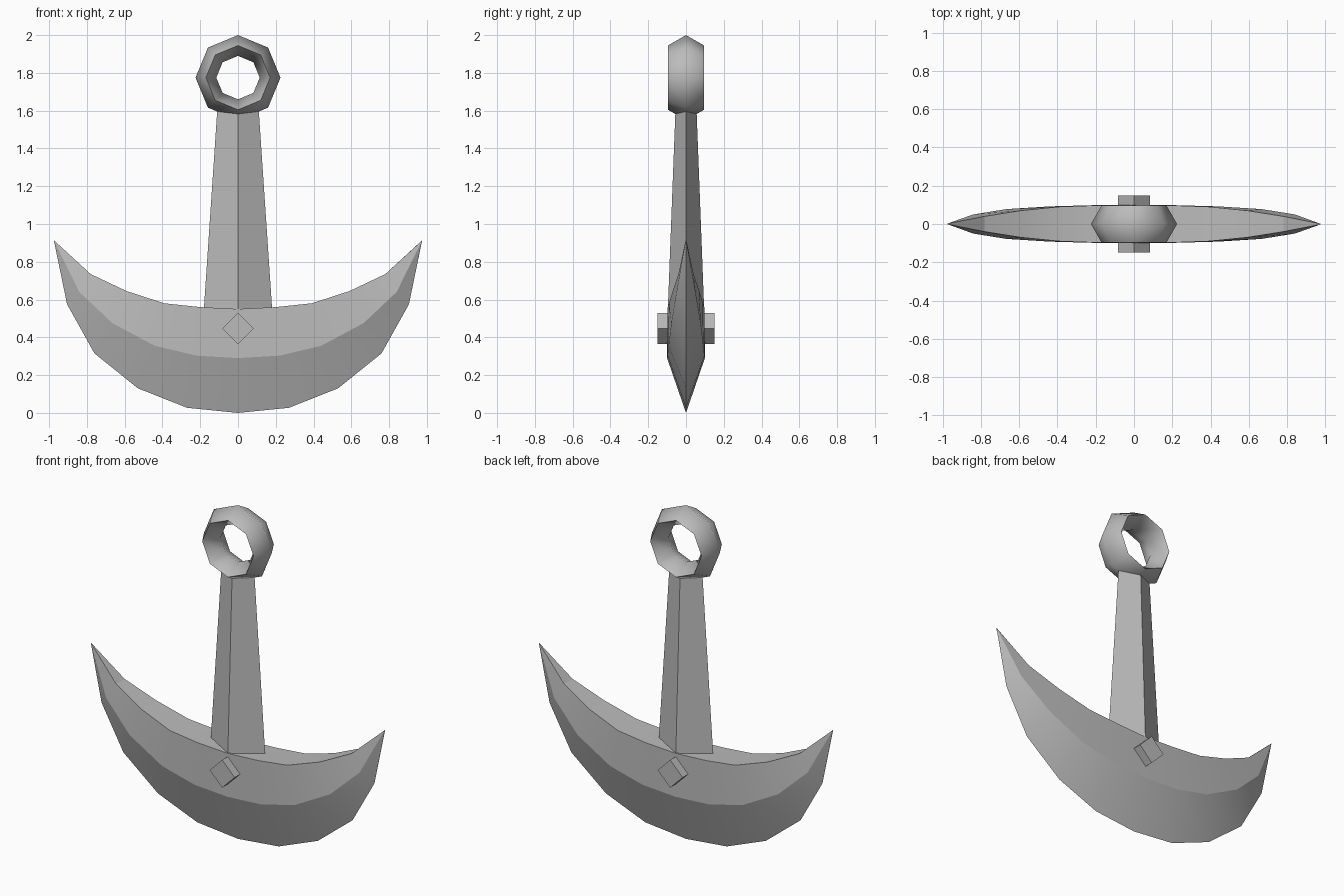
import bpy, bmesh, math
from mathutils import Vector

old = bpy.data.objects.get("Cube")
if old:
    bpy.data.objects.remove(old, do_unlink=True)

iron = bpy.data.materials.new("grey iron")
iron.use_nodes = True
GREY = (0.5, 0.5, 0.5, 1)
iron.diffuse_color = GREY
iron.node_tree.nodes["Principled BSDF"].inputs["Base Color"].default_value = GREY


def make(name, rings, closed=False, smooth=None):
    """Skin a list of equal-length vertex rings, capped unless closed."""
    bm = bmesh.new()
    loops = [[bm.verts.new(p) for p in ring] for ring in rings]
    pairs = list(zip(loops, loops[1:]))
    if closed:
        pairs.append((loops[-1], loops[0]))
    for a, b in pairs:
        n = len(a)
        for i in range(n):
            j = (i + 1) % n
            bm.faces.new((a[i], a[j], b[j], b[i]))
    if not closed:
        bm.faces.new(loops[0])
        bm.faces.new(loops[-1])
    bmesh.ops.remove_doubles(bm, verts=bm.verts, dist=1e-4)
    bmesh.ops.recalc_face_normals(bm, faces=bm.faces)
    mesh = bpy.data.meshes.new(name)
    bm.to_mesh(mesh)
    bm.free()
    mesh.materials.append(iron)
    obj = bpy.data.objects.new(name, mesh)
    bpy.context.collection.objects.link(obj)
    if smooth:
        bpy.ops.object.select_all(action='DESELECT')
        obj.select_set(True)
        bpy.context.view_layer.objects.active = obj
        bpy.ops.object.shade_smooth_by_angle(angle=math.radians(smooth))
    return obj


def diamond(rx, ry, z):
    return [(rx, 0, z), (0, ry, z), (-rx, 0, z), (0, -ry, z)]


# Crescent blade: flat top, bulging sides, sharp keel; (x, z) rails from middle to tip
top = [(0, .55), (.2, .56), (.39, .58), (.59, .645), (.78, .735)]
mid = [(0, .29), (.22, .303), (.44, .355), (.665, .475), (.84, .64)]
keel = [(0, .0), (.27, .027), (.53, .13), (.76, .315), (.905, .575)]
top_half = [.098, .097, .09, .07, .04]
mid_half = [.1, .098, .092, .078, .05]


def section(i, side):
    (tx, tz), (mx, mz), (kx, kz) = top[i], mid[i], keel[i]
    t, m = top_half[i], mid_half[i]
    return [(side * tx, -t, tz), (side * mx, -m, mz), (side * kx, 0, kz),
            (side * mx, m, mz), (side * tx, t, tz)]


def tip(side):
    return [(side * .975, y * .001, .915 - abs(y) * .001) for y in (-2, -1, 0, 1, 2)]


right = [section(i, -1) for i in range(4, 0, -1)]
left = [section(i, 1) for i in range(5)]
make("crescent_blade", [tip(-1)] + right + left + [tip(1)], smooth=15)

# Tapered shank with a diamond cross-section
make("shank", [diamond(.184, .098, .5), diamond(.11, .056, 1.6)])

# Eight-sided eye ring with a diamond cross-section
ring = []
for k in range(8):
    a = k * math.tau / 8
    ring.append([(r * math.sin(a), y, 1.775 + r * math.cos(a))
                 for r, y in ((.225, 0), (.17, .096), (.115, 0), (.17, -.096))])
make("eye_ring", ring, closed=True, smooth=70)

# Square pin through the blade, standing on its corner
make("cross_pin", [[(x, y, .447 + z) for x, z in ((.083, 0), (0, .083), (-.083, 0), (0, -.083))]
                   for y in (-.15, .15)])
